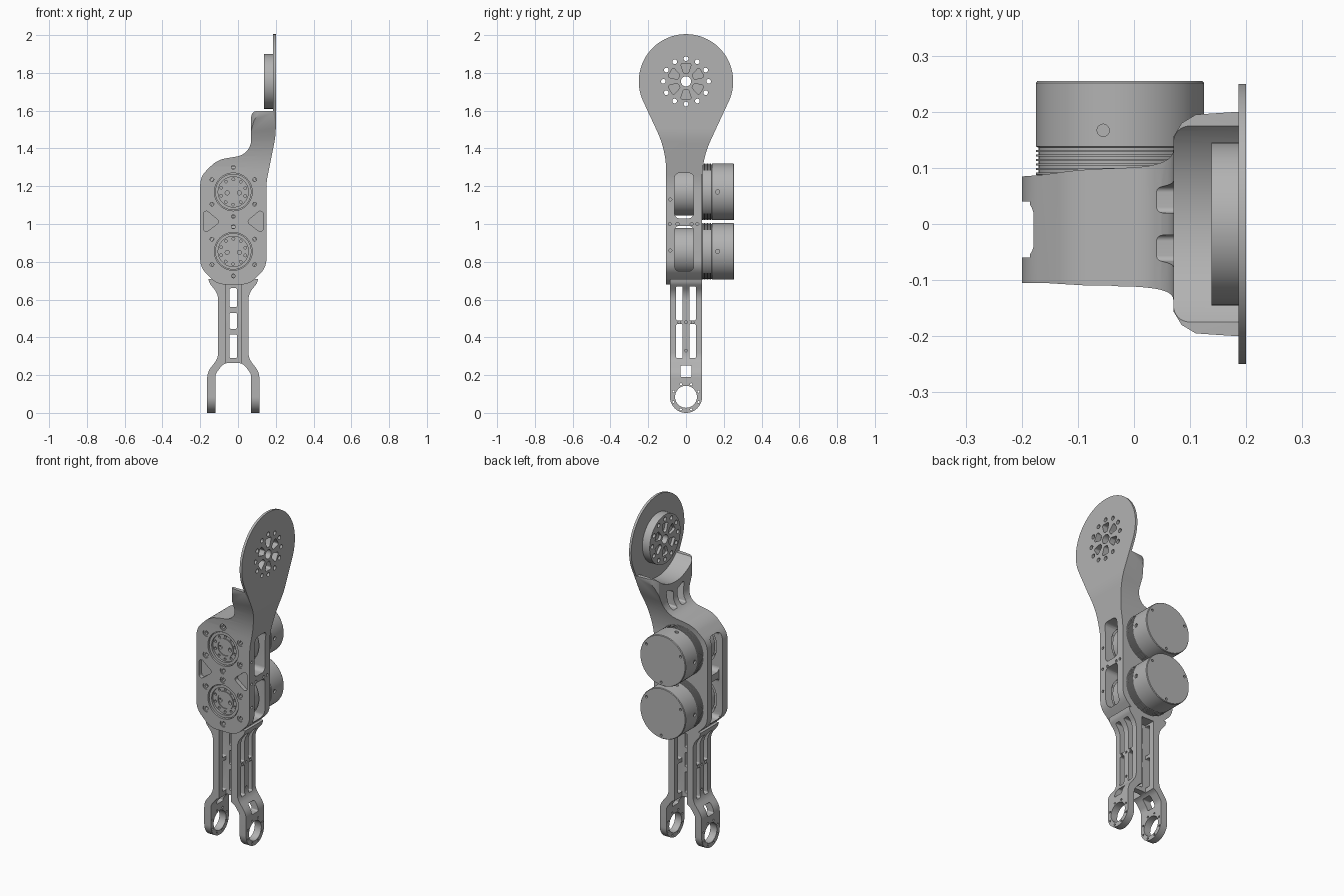
import bpy, bmesh, math
from mathutils import Vector

if "Cube" in bpy.data.objects:
    bpy.data.objects.remove(bpy.data.objects["Cube"], do_unlink=True)

metal = bpy.data.materials.new("grey_metal")
metal.use_nodes = True
GREY = (0.45, 0.45, 0.45, 1)
metal.diffuse_color = GREY
metal.node_tree.nodes["Principled BSDF"].inputs["Base Color"].default_value = GREY

CX = -0.025                  # centre line of housing and legs
MOTORS = (1.17, 0.855)       # motor axis heights
DISC_Z = 1.755               # upper joint height
AXES = {"x": lambda u, v, h: (h, u, v), "y": lambda u, v, h: (u, h, v), "z": lambda u, v, h: (u, v, h)}


def fillet(pts, seg=8):
    """Round polygon corners given as (u, v, radius)."""
    out = []
    for i, (x, y, r) in enumerate(pts):
        p = Vector((x, y))
        a, b = Vector(pts[i - 1][:2]) - p, Vector(pts[(i + 1) % len(pts)][:2]) - p
        if r == 0:
            out.append(p)
            continue
        half = a.angle(b) / 2
        t = min(r / math.tan(half), 0.48 * a.length, 0.48 * b.length)
        r = t * math.tan(half)
        a, b = a.normalized(), b.normalized()
        c = p + (a + b).normalized() * (r / math.sin(half))
        s, e = p + a * t - c, p + b * t - c
        out += [c + s.lerp(e, k / seg).normalized() * r for k in range(seg + 1)]
    return out


def rect(u0, u1, v0, v1, r=0.0):
    return fillet([(u0, v0, r), (u1, v0, r), (u1, v1, r), (u0, v1, r)], 5)


def arc(cv, r, a0, a1, n):
    angles = [math.radians(a0 + (a1 - a0) * k / n) for k in range(n + 1)]
    return [(r * math.cos(a), cv + r * math.sin(a), 0) for a in angles]


def prism(bm, pts, axis, h0, h1):
    low, high = [[bm.verts.new(AXES[axis](u, v, h)) for u, v in pts] for h in (h0, h1)]
    bm.faces.new(low)
    bm.faces.new(high)
    for i in range(len(pts)):
        bm.faces.new((low[i - 1], low[i], high[i], high[i - 1]))


def lathe(bm, profile, axis, u, v, seg=24):
    """Revolve (radius, height) points around an axis through (u, v)."""
    rings = []
    for r, h in profile:
        turn = [k * math.tau / seg for k in range(seg)]
        rings.append([bm.verts.new(AXES[axis](u + r * math.cos(t), v + r * math.sin(t), h)) for t in turn]
                     if r > 0 else [bm.verts.new(AXES[axis](u, v, h))] * seg)
    for a, b in zip(rings, rings[1:]):
        for i in range(seg):
            quad = dict.fromkeys((a[i - 1], a[i], b[i], b[i - 1]))
            if len(quad) > 2:
                bm.faces.new(list(quad))


def hole(bm, axis, u, v, r, h0, h1, seg=16):
    lathe(bm, [(0, h0), (r, h0), (r, h1), (0, h1)], axis, u, v, seg)


def make(name, bm):
    bmesh.ops.recalc_face_normals(bm, faces=bm.faces)
    mesh = bpy.data.meshes.new(name)
    bm.to_mesh(mesh)
    bm.free()
    obj = bpy.data.objects.new(name, mesh)
    mesh.materials.append(metal)
    bpy.context.collection.objects.link(obj)
    return obj


def combine(obj, bm, operation="DIFFERENCE"):
    tool = make("cutter", bm)
    mod = obj.modifiers.new("cut", "BOOLEAN")
    mod.operation, mod.solver, mod.object = operation, "EXACT", tool
    result = bpy.data.meshes.new_from_object(obj.evaluated_get(bpy.context.evaluated_depsgraph_get()))
    obj.modifiers.clear()
    obj.data = result
    bpy.data.objects.remove(tool, do_unlink=True)


def profile_solid(name, *profiles):
    """Intersect extruded outlines (points, axis)."""
    obj = None
    for pts, axis in profiles:
        bm = bmesh.new()
        prism(bm, pts, axis, -3, 3)
        if obj:
            combine(obj, bm, "INTERSECT")
        else:
            obj = make(name, bm)
    return obj


def polar(n, r, start=0):
    return [(r * math.cos(t), r * math.sin(t)) for t in (start + k * math.tau / n for k in range(n))]


# Housing with flared neck and round end plate
front = fillet([(-0.2, 0.77, .1), (-0.11, 0.68, .1), (0.06, 0.68, .1), (0.15, 0.77, .1), (0.15, 1.22, .4),
                (0.2, 1.47, .4), (0.2, 2.1, 0), (0.186, 2.1, 0), (0.186, 1.598, 0), (0.07, 1.598, .03),
                (0.07, 1.37, .09), (-0.11, 1.34, .14), (-0.2, 1.25, .1)])
side = fillet(arc(DISC_Z, 0.25, -25, 205, 60) + [(-0.105, 1.388, .5), (-0.105, 0.6, 0), (0.085, 0.6, 0), (0.085, 1.345, .5)])
half = [(-0.3, .11), (-0.04, .11), (0.03, .12), (0.07, .155), (0.085, .18), (0.11, .195), (0.186, .2), (0.186, .3), (0.3, .3)]
plan = [Vector(p) for p in half + [(x, -y) for x, y in reversed(half)]]
body = profile_solid("housing_and_neck", (front, "y"), (side, "x"), (plan, "z"))

bm = bmesh.new()             # saddle, motor bores and neck pockets
hole(bm, "x", 0, DISC_Z, 0.235, -0.1, 0.186, 96)
for z in MOTORS:
    lathe(bm, [(0, -.2), (.1, -.2), (.1, -.085), (.135, -.085), (.135, .2), (0, .2)], "y", CX, z, 64)
for s in (-1, 1):
    prism(bm, fillet([(s * .02, 1.38, .01), (s * .065, 1.38, .01), (s * .085, 1.5, .01), (s * .02, 1.47, .01)]), "x", -0.05, 0.15)
combine(body, bm)

bm = bmesh.new()             # side windows
for z0 in (0.75, 1.03):
    prism(bm, rect(-0.06, 0.04, z0, z0 + 0.24, 0.025), "x", -0.4, 0.4)
combine(body, bm)

bm = bmesh.new()             # recessed bridge, screw holes and triangles
prism(bm, rect(-0.06, 0.04, 0.76, 1.26), "x", -0.4, -0.177)
screws = [(0, z) for z in (1.30, 1.04, 0.985, 0.725)] + [(s * .113, z) for s in (-1, 1) for z in (1.235, 1.105, 0.92, 0.785)]
for u, z in screws:
    lathe(bm, [(0, -.2), (.019, -.2), (.019, -.099), (.01, -.099), (.01, -.075), (0, -.075)], "y", CX + u, z, 20)
for s in (-1, 1):
    tri = [(CX + s * .158, 1.085, .015), (CX + s * .158, 0.945, .015), (CX + s * .07, 1.012, .015)]
    prism(bm, fillet(tri), "y", -0.2, -0.08)
for y in (-0.085, -0.045, 0.03, 0.06):
    hole(bm, "x", y, 1.0, 0.008, 0.14, 0.3)
for z in (0.86, 1.13):
    hole(bm, "x", -0.083, z, 0.008, 0.14, 0.3)
combine(body, bm)

# Joint puck on the inside of the plate
bm = bmesh.new()
hole(bm, "x", 0, DISC_Z, 0.145, 0.138, 0.187, 64)
puck = make("joint_puck", bm)

for obj in (body, puck):     # bolt circle and spoke pockets
    bm = bmesh.new()
    hole(bm, "x", 0, DISC_Z, 0.027, 0.1, 0.3, 24)
    for y, z in polar(12, 0.12):
        hole(bm, "x", y, DISC_Z + z, 0.0125, 0.1, 0.3)
    for k in range(6):
        t = math.radians(30 + 60 * k)
        r, w = Vector((math.cos(t), math.sin(t))), Vector((-math.sin(t), math.cos(t)))
        quad = [r * d + w * e for d, e in ((.043, -.013), (.096, -.03), (.096, .03), (.043, .013))]
        pts = fillet([(p.x, p.y + DISC_Z, .01) for p in quad])
        prism(bm, pts, "x", 0.165, 0.3)
        prism(bm, pts, "x", 0.1, 0.155)
    combine(obj, bm)

# Motors with finned collar
fins = [(r, 0.088 + 0.008 * k + d) for k in range(6) for r, d in ((.15, 0), (.15, .004), (.145, .004), (.145, .008))]
motor_profile = ([(0, -.085), (.045, -.085), (.045, -.09), (.055, -.09), (.055, -.085), (.08, -.085), (.08, -.098),
                  (.096, -.098), (.096, -.06), (.125, -.06), (.125, .08), (.148, .086)]
                 + fins + [(.15, .138), (.15, .251), (.147, .255), (0, .255)])
for name, z in zip(("upper_motor", "lower_motor"), MOTORS):
    bm = bmesh.new()
    lathe(bm, motor_profile, "y", CX, z, 80)
    motor = make(name, bm)
    bm = bmesh.new()
    for u, v in polar(10, 0.067, 0.3):
        hole(bm, "y", CX + u, z + v, 0.007, -0.2, -0.075)
    for s in (-1, 1):
        hole(bm, "y", CX + s * .032, z - .005, 0.011, -0.2, -0.07)
        hole(bm, "x", 0.167, z, 0.011, CX + s * .14, CX + s * .2)
    hole(bm, "z", CX - .03, 0.167, 0.011, z + 0.135, z + 0.2)
    for u, v in polar(3, 0.13, 0.6):
        hole(bm, "y", CX + u, z + v, 0.007, 0.245, 0.3)
    combine(motor, bm)

# Forked lower leg
half = [(.135, .72, 0), (.125, .685, .05), (.08, .63, .12), (.08, .29, .09), (.138, .215, .09), (.138, -.1, 0),
        (.095, -.1, 0), (.095, .205, .05), (.05, .265, .06)]
outline = fillet([(CX + u, z, r) for u, z, r in half] + [(CX - u, z, r) for u, z, r in reversed(half)])
leg_side = fillet([(0.085, 0.71, 0), (-0.085, 0.71, 0)] + arc(0.085, 0.085, 180, 360, 32))
leg = profile_solid("forked_leg", (outline, "y"), (leg_side, "x"))

bm = bmesh.new()             # channels beside the centre web
for s in (-1, 1):
    prism(bm, rect(CX - .04, CX + .04, 0.2, 0.69), "y", s * 0.018, s * 0.3)
combine(leg, bm)

bm = bmesh.new()             # lightening windows, bearing eyes and bolts
for s in (-1, 1):
    for z0, z1 in ((0.29, 0.47), (0.49, 0.67)):
        prism(bm, rect(s * .018, s * .052, z0, z1, 0.006), "x", -0.4, 0.4)
prism(bm, rect(-0.03, 0.03, 0.19, 0.25, 0.008), "x", -0.4, 0.4)
hole(bm, "x", 0, 0.085, 0.058, -0.4, 0.4, 48)
for y, z in polar(8, 0.072, 0.39):
    hole(bm, "x", y, 0.085 + z, 0.006, -0.4, 0.4, 12)
for y, z in ((-.036, .48), (.036, .48), (0, .48), (0, .33)):
    for s in (-1, 1):
        hole(bm, "x", y, z, 0.007, CX + s * .07, CX + s * .2, 12)
combine(leg, bm)

bm = bmesh.new()             # ladder openings in the web
for z0, z1 in ((0.29, 0.415), (0.445, 0.53), (0.56, 0.66)):
    prism(bm, rect(CX - .02, CX + .02, z0, z1, 0.008), "y", -0.3, 0.3)
combine(leg, bm)

for obj in [o for o in bpy.context.scene.objects if o.type == "MESH" and metal.name in o.data.materials]:
    bpy.ops.object.select_all(action="DESELECT")
    obj.select_set(True)
    bpy.context.view_layer.objects.active = obj
    bpy.ops.object.shade_smooth_by_angle(angle=math.radians(30))
